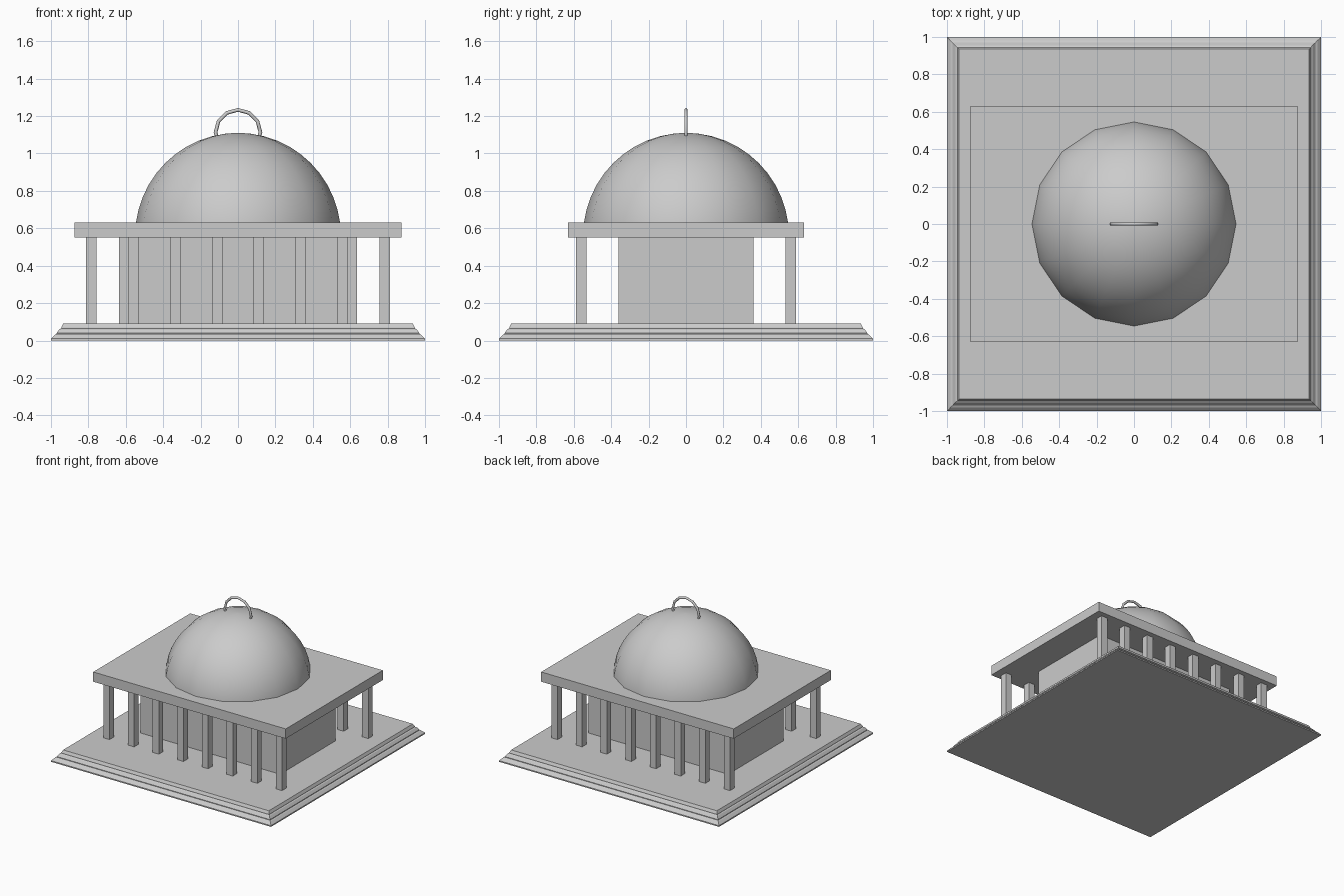
import bpy, bmesh, math

old = bpy.data.objects.get("Cube")
if old:
    bpy.data.objects.remove(old)

# One stone colour for the whole building
stone = bpy.data.materials.new("grey_stone")
stone.use_nodes = True
grey = (0.6, 0.6, 0.6, 1)
stone.diffuse_color = grey
stone.node_tree.nodes["Principled BSDF"].inputs["Base Color"].default_value = grey


def box(name, half_x, half_y, z0, z1, x=0, y=0):
    bpy.ops.mesh.primitive_cube_add(size=1, location=(x, y, (z0 + z1) / 2))
    ob = bpy.context.object
    ob.name = name
    ob.scale = (2 * half_x, 2 * half_y, z1 - z0)
    bpy.ops.object.transform_apply(location=False)
    ob.data.materials.append(stone)
    return ob


def loft(name, profile, sides, turn=0):
    """Stack regular rings of (radius, height) into a closed solid."""
    bm = bmesh.new()
    rings = []
    for r, z in profile:
        angles = [turn + math.tau * i / sides for i in range(sides)]
        rings.append([bm.verts.new((r * math.cos(a), r * math.sin(a), z)) for a in angles])
    for low, high in zip(rings, rings[1:]):
        for i in range(sides):
            j = (i + 1) % sides
            bm.faces.new((low[i], low[j], high[j], high[i]))
    bm.faces.new(rings[0][::-1])
    bm.faces.new(rings[-1])
    bmesh.ops.remove_doubles(bm, verts=bm.verts, dist=0.0001)
    bmesh.ops.recalc_face_normals(bm, faces=bm.faces)
    mesh = bpy.data.meshes.new(name)
    bm.to_mesh(mesh)
    bm.free()
    ob = bpy.data.objects.new(name, mesh)
    bpy.context.collection.objects.link(ob)
    mesh.materials.append(stone)
    return ob


def smooth(ob, degrees):
    bpy.ops.object.select_all(action="DESELECT")
    ob.select_set(True)
    bpy.context.view_layer.objects.active = ob
    bpy.ops.object.shade_smooth_by_angle(angle=math.radians(degrees))


# Square base with three chamfered steps
steps = [(1, 0), (1, 0.01), (0.98, 0.03), (0.97, 0.035), (0.97, 0.04),
         (0.955, 0.06), (0.945, 0.065), (0.945, 0.07), (0.935, 0.09)]
loft("stepped_base", [(h * math.sqrt(2), z) for h, z in steps], 4, math.pi / 4)

# Inner hall and overhanging roof slab
box("inner_hall", 0.635, 0.36, 0.09, 0.55)
box("roof_slab", 0.875, 0.63, 0.55, 0.63)

# Square columns along the front and back
for side, y in (("front", -0.56), ("back", 0.56)):
    for i in range(8):
        box(f"{side}_column_{i + 1}", 0.028, 0.028, 0.09, 0.55, (i - 3.5) * 0.224, y)

# Sixteen-sided dome, its foot sunk into the slab
arcs = [math.pi / 2 * i / 12 for i in range(12)]
dome = loft("dome", [(0.55 * math.cos(a), 0.56 + 0.55 * math.sin(a)) for a in arcs]
            + [(0.01, 1.11)], 16)
smooth(dome, 40)

# Upright ring on the crown, its lower half inside the dome
bpy.ops.mesh.primitive_torus_add(major_radius=0.12, minor_radius=0.01, major_segments=12,
                                 minor_segments=6, location=(0, 0, 1.113),
                                 rotation=(math.pi / 2, 0, 0))
ring = bpy.context.object
ring.name = "crown_ring"
ring.data.materials.append(stone)
smooth(ring, 65)
